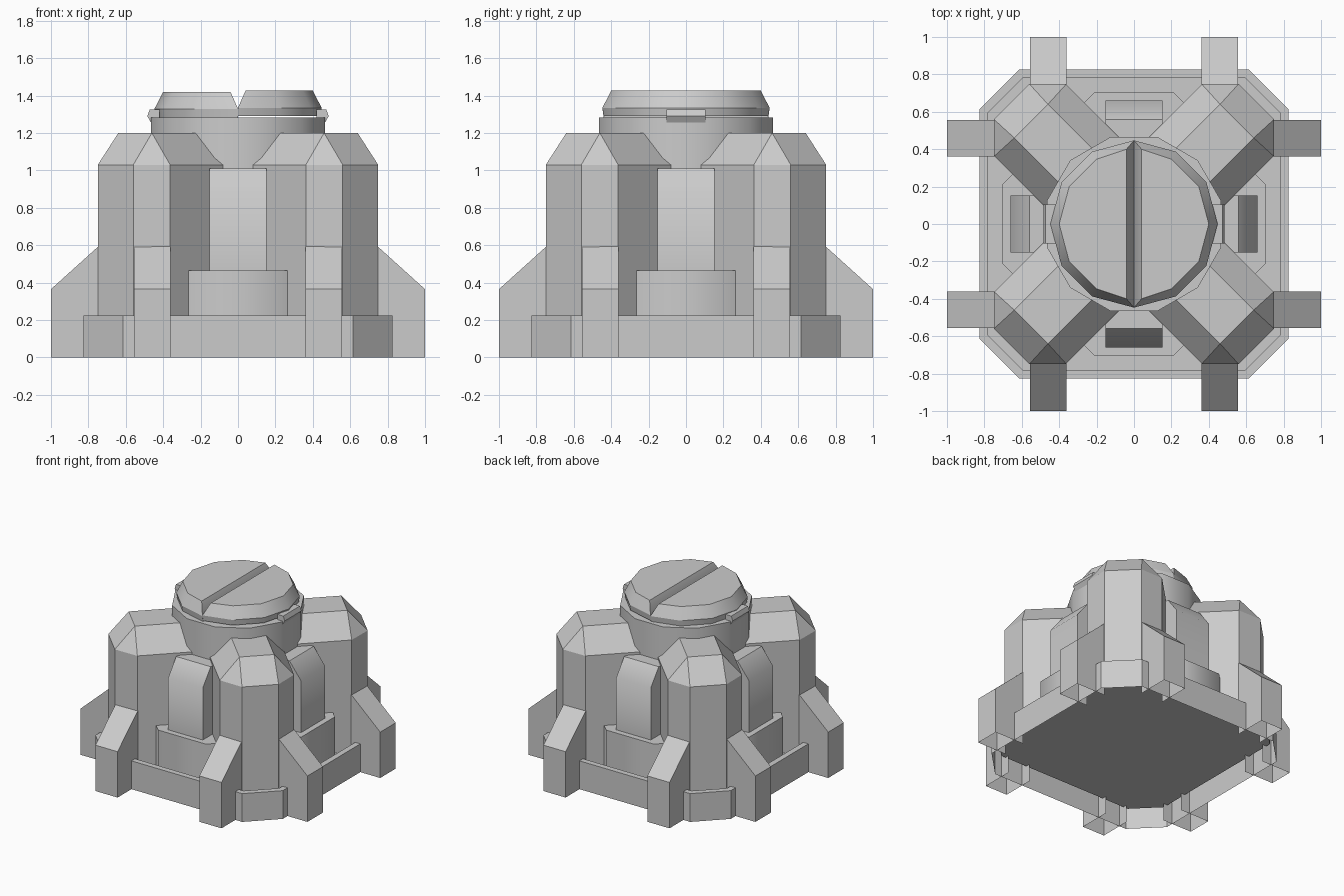
import bpy, bmesh
from math import sin, cos, radians, pi
from mathutils import Matrix

if "Cube" in bpy.data.objects:
    bpy.data.objects.remove(bpy.data.objects["Cube"])


def loft(name, rings, angle=0.0, smooth=None, open_start=False, skip=()):
    """Skin a stack of rings, turned about z; the start cap or side strips can stay open."""
    bm = bmesh.new()
    loops = [[bm.verts.new(p) for p in ring] for ring in rings]
    n = len(loops[0])
    gone = []
    for a, b in zip(loops, loops[1:]):
        for i in range(n):
            j = (i + 1) % n
            f = bm.faces.new((a[i], a[j], b[j], b[i]))
            if i in skip:
                gone.append(f)
    start = bm.faces.new(loops[0][::-1])
    bm.faces.new(loops[-1])
    if open_start:
        gone.append(start)
    bmesh.ops.recalc_face_normals(bm, faces=bm.faces)
    if gone:
        bmesh.ops.delete(bm, geom=gone, context='FACES')
    bmesh.ops.remove_doubles(bm, verts=bm.verts, dist=1e-4)
    bm.transform(Matrix.Rotation(angle, 4, 'Z'))
    mesh = bpy.data.meshes.new(name)
    bm.to_mesh(mesh)
    bm.free()
    ob = bpy.data.objects.new(name, mesh)
    bpy.context.collection.objects.link(ob)
    if smooth:
        bpy.ops.object.select_all(action='DESELECT')
        ob.select_set(True)
        bpy.context.view_layer.objects.active = ob
        bpy.ops.object.shade_smooth_by_angle(angle=radians(smooth))
    return ob


def octagon(half, flat, z):
    pts = [(half, -flat), (half, flat), (flat, half), (-flat, half),
           (-half, flat), (-half, -flat), (-flat, -half), (flat, -half)]
    return [(x, y, z) for x, y in pts]


def extrude_y(name, profile, y0, y1, angle, smooth=None, skip=()):
    """Extrude an (x, z) profile along y, then turn it about z."""
    return loft(name, [[(x, y, z) for x, z in profile] for y in (y0, y1)],
                angle, smooth, skip=skip)


FLOOR = 0.14

# base tray: thin skirt, raised rim and sunken floor, open underneath
loft("base_tray", [octagon(0.825, 0.615, 0), octagon(0.825, 0.615, 0.225),
                   octagon(0.78, 0.595, 0.225), octagon(0.78, 0.595, FLOOR)], open_start=True)

# stepped plinth
loft("plinth", [octagon(0.705, 0.21, FLOOR), octagon(0.705, 0.21, 0.465)],
     smooth=50, open_start=True)

# twelve-sided core widening to the neck
ring12 = [(cos(radians(15 + 30 * i)), sin(radians(15 + 30 * i))) for i in range(12)]
loft("core_neck", [[(r * x, r * y, z) for x, y in ring12]
                   for r, z in ((0.34, FLOOR), (0.34, 0.85), (0.482, 1.0), (0.482, 1.283))],
     smooth=35, open_start=True)

# four corner towers with chamfered tops
body = [(0.33, -0.272), (0.785, -0.272), (0.926, -0.134),
        (0.926, 0.134), (0.785, 0.272), (0.33, 0.272)]
cap = [(0.33, -0.127), (0.778, -0.127), (0.778, -0.127),
       (0.778, 0.127), (0.778, 0.127), (0.33, 0.127)]
tower = [[(x, y, FLOOR) for x, y in body], [(x, y, 1.03) for x, y in body],
         [(x, y, 1.2) for x, y in cap]]

panel = [(0.4, 0.46), (0.66, 0.46), (0.66, 0.88), (0.56, 1.01), (0.4, 1.01)]
foot = [(0.745, 0), (1.0, 0), (1.0, 0.365), (0.745, 0.595)]
for k in range(4):
    a = k * pi / 2
    loft(f"corner_tower_{k}", tower, a + pi / 4, open_start=True, skip={5})
    # panel between the towers
    extrude_y(f"side_panel_{k}", panel, -0.152, 0.152, a, smooth=45, skip={0, 4})
    # two hollow buttress feet per side
    for s, (y0, y1) in enumerate(((-0.555, -0.36), (0.36, 0.555))):
        extrude_y(f"buttress_foot_{k}_{s}", foot, y0, y1, a, skip={0, 3})

# split lid and its two latches
latch = [(0.42, 1.25), (0.462, 1.25), (0.485, 1.29), (0.472, 1.325), (0.42, 1.325)]
for side, a, lift in (("right", 0, 0.0), ("left", pi, -0.006)):
    rings = []
    for r, z, gap in ((0.44, 1.29, 0), (0.447, 1.335, 0), (0.40, 1.426, 0.04)):
        rings.append([(max(r * cos(t), gap), r * sin(t), z + lift)
                      for t in [radians(-90 + 30 * i) for i in range(7)]])
    loft(f"lid_half_{side}", rings, a, smooth=30)
    extrude_y(f"lid_latch_{side}", latch, -0.105, 0.105, a)
